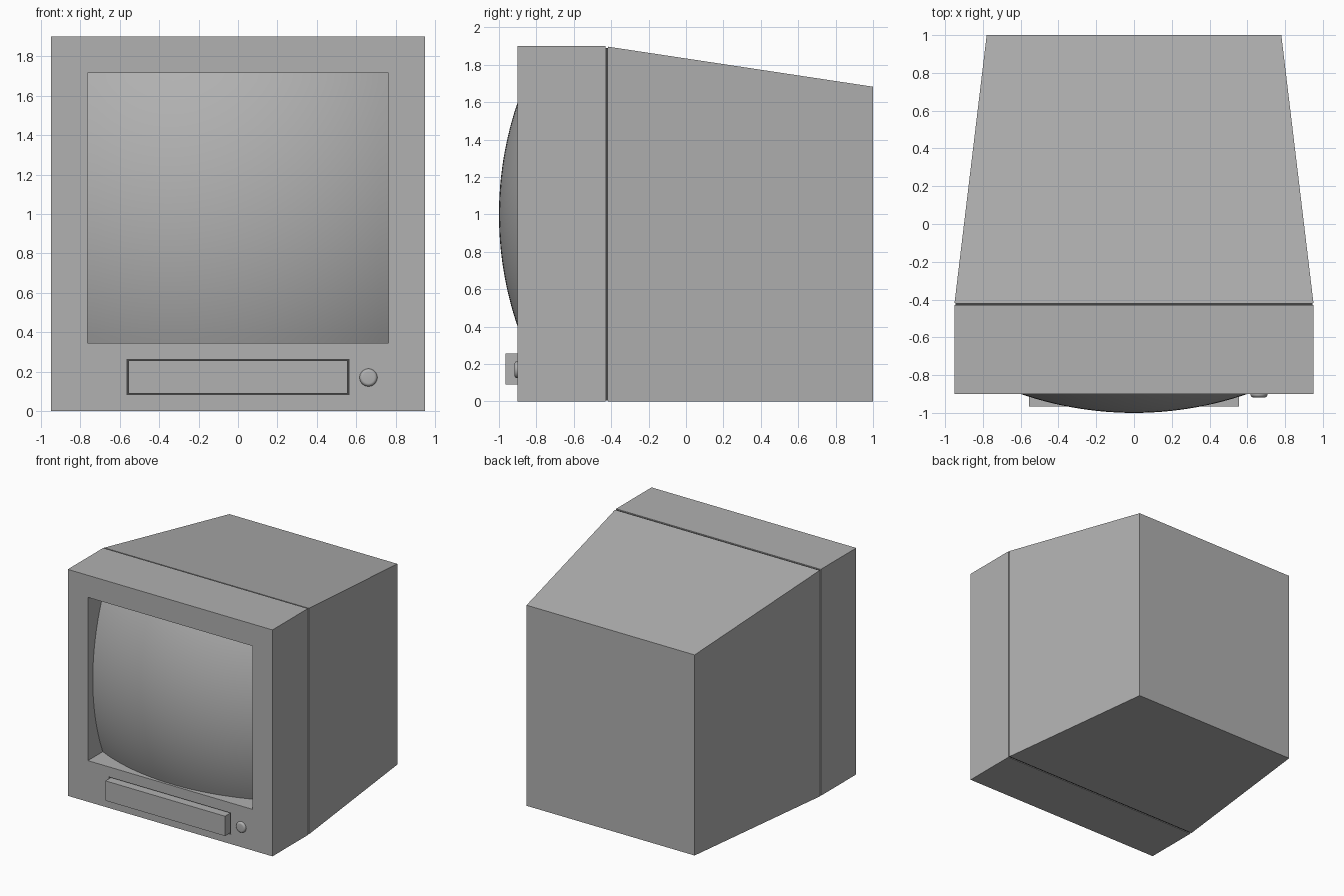
import bpy, bmesh, math

if "Cube" in bpy.data.objects:
    bpy.data.objects.remove(bpy.data.objects["Cube"])


def make_material(name, value):
    mat = bpy.data.materials.new(name)
    mat.diffuse_color = (value, value, value, 1)
    mat.use_nodes = True
    mat.node_tree.nodes["Principled BSDF"].inputs["Base Color"].default_value = mat.diffuse_color
    return mat


GREY = make_material("grey_plastic", 0.44)
DARK = make_material("dark_gap", 0.06)


def make_object(name, bm, mat=GREY):
    bmesh.ops.recalc_face_normals(bm, faces=bm.faces)
    mesh = bpy.data.meshes.new(name)
    bm.to_mesh(mesh)
    bm.free()
    mesh.materials.append(mat)
    obj = bpy.data.objects.new(name, mesh)
    bpy.context.collection.objects.link(obj)
    return obj


def loft_box(name, front, back, mat=GREY):
    """Box between two upright rectangles, each (half width, z low, z high, y)."""
    bm = bmesh.new()
    a, b = [[bm.verts.new((x, y, z)) for x, z in ((-w, lo), (w, lo), (w, hi), (-w, hi))]
            for w, lo, hi, y in (front, back)]
    bm.faces.new(a)
    bm.faces.new(b[::-1])
    for i in range(4):
        j = (i + 1) % 4
        bm.faces.new((a[i], b[i], b[j], a[j]))
    return make_object(name, bm, mat)


def box(name, w, lo, hi, y0, y1, mat=GREY):
    return loft_box(name, (w, lo, hi, y0), (w, lo, hi, y1), mat)


def smooth(obj):
    bpy.ops.object.select_all(action='DESELECT')
    obj.select_set(True)
    bpy.context.view_layer.objects.active = obj
    bpy.ops.object.shade_smooth_by_angle(angle=math.radians(35))


# Front casing with the screen opening and drawer slot cut into it
OPEN_W, OPEN_LO, OPEN_HI = 0.763, 0.345, 1.715
casing = box("front_casing", 0.95, 0, 1.9, -0.9, -0.43)
cutters = [box("screen_opening_cutter", OPEN_W, OPEN_LO, OPEN_HI, -1.1, -0.5),
           box("drawer_slot_cutter", 0.565, 0.082, 0.264, -1.1, -0.82)]
for cutter in cutters:
    cutter.hide_render = True
    cutter.hide_viewport = True
    mod = casing.modifiers.new(cutter.name, 'BOOLEAN')
    mod.operation = 'DIFFERENCE'
    mod.solver = 'EXACT'
    mod.object = cutter

# Tapered rear shell, and the recessed dark core that shows in the seam
loft_box("rear_shell", (0.95, 0, 1.897, -0.417), (0.78, 0, 1.683, 1.0))
box("seam_core", 0.944, 0.006, 1.891, -0.45, -0.40, DARK)

# Screen: a rectangular patch of a large sphere filling the opening
R, CENTRE_Z = 1.85, 1.0
bm = bmesh.new()
bmesh.ops.create_grid(bm, x_segments=32, y_segments=32, size=1)
for v in bm.verts:
    x = v.co.x * OPEN_W
    z = (OPEN_LO + OPEN_HI) / 2 + v.co.y * (OPEN_HI - OPEN_LO) / 2
    y = R - 1.0 - math.sqrt(R * R - x * x - (z - CENTRE_Z) ** 2)
    v.co = (x, y, z)
screen = make_object("screen", bm)
if screen.data.polygons[0].normal.y > 0:
    screen.data.flip_normals()
smooth(screen)

# Drawer panel standing out of its slot, with the dark gap around it
box("drawer_panel", 0.555, 0.09, 0.256, -0.965, -0.82)
box("drawer_gap", 0.565, 0.082, 0.264, -0.893, -0.82, DARK)

# Round button with a rounded rim
RADIUS, ROUND, SIDES, STEPS = 0.045, 0.016, 32, 5
profile = [(RADIUS, -0.86)]
for k in range(STEPS + 1):
    t = math.pi / 2 * k / STEPS
    profile.append((RADIUS - ROUND + ROUND * math.cos(t), -0.902 - ROUND * math.sin(t)))
bm = bmesh.new()
rings = [[bm.verts.new((0.662 + r * math.cos(2 * math.pi * i / SIDES), y,
                        0.17 + r * math.sin(2 * math.pi * i / SIDES)))
          for i in range(SIDES)] for r, y in profile]
for a, b in zip(rings, rings[1:]):
    for i in range(SIDES):
        j = (i + 1) % SIDES
        bm.faces.new((a[i], a[j], b[j], b[i]))
bm.faces.new(rings[0])
bm.faces.new(rings[-1])
smooth(make_object("power_button", bm))
